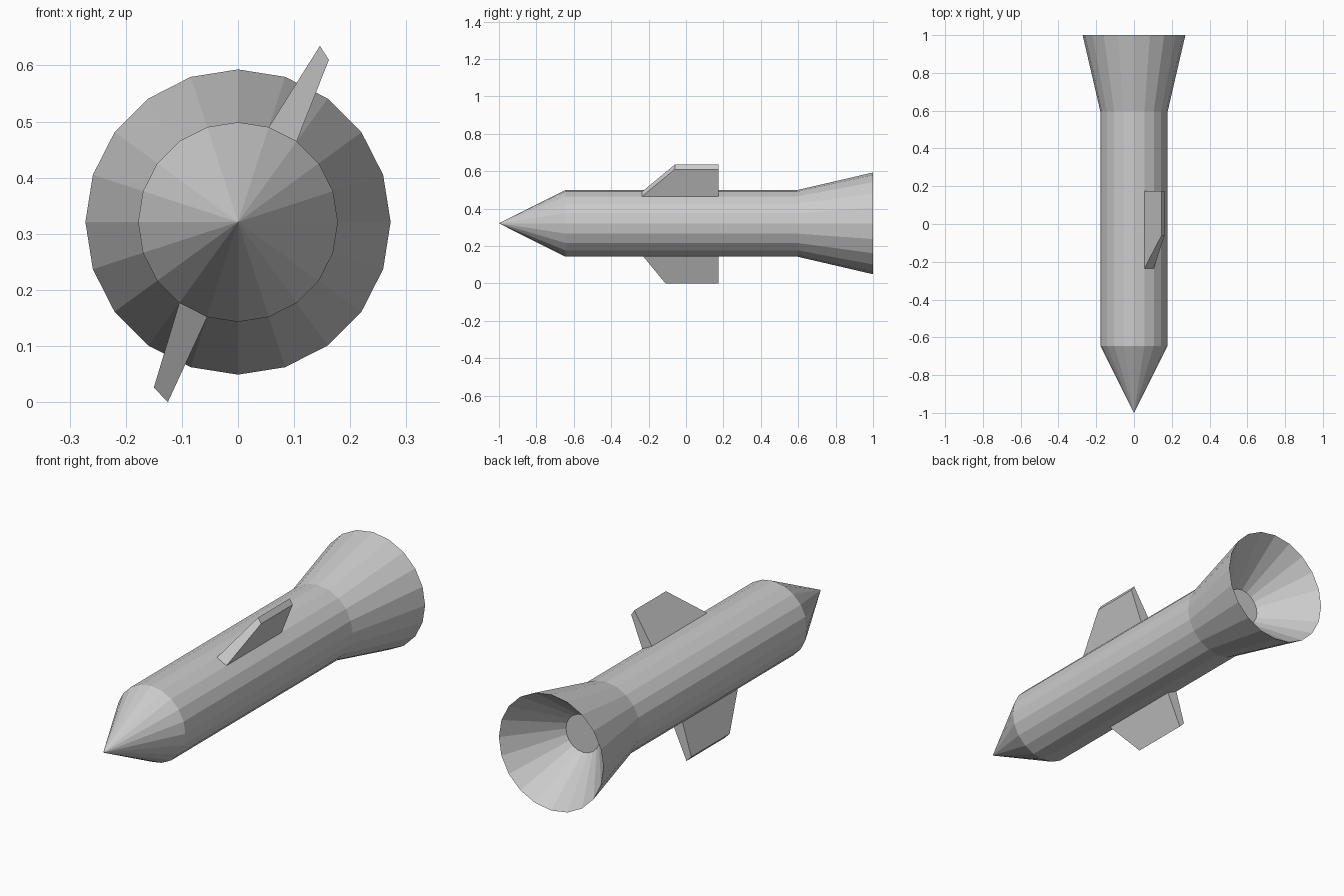
import bpy, bmesh
from math import sin, cos, pi

if "Cube" in bpy.data.objects:
    bpy.data.objects.remove(bpy.data.objects["Cube"])

SIDES = 20
CENTRE_Z = 0.321
BODY_R = 0.178


def finish(bm, name):
    bmesh.ops.recalc_face_normals(bm, faces=bm.faces)
    mesh = bpy.data.meshes.new(name)
    bm.to_mesh(mesh)
    bm.free()
    obj = bpy.data.objects.new(name, mesh)
    bpy.context.collection.objects.link(obj)
    return obj


def around(angle, r, y):
    return (r * sin(angle), y, CENTRE_Z + r * cos(angle))


# Hull: nose cone, tube, flared nozzle and its recessed inside, lathed along y
bm = bmesh.new()
profile = [(BODY_R, -0.645), (BODY_R, 0.595), (0.272, 1.0), (0.088, 0.765)]
rings = [[bm.verts.new(around(2 * pi * i / SIDES, r, y)) for i in range(SIDES)]
         for r, y in profile]
nose = bm.verts.new((0, -1, CENTRE_Z))
for i in range(SIDES):
    j = (i + 1) % SIDES
    bm.faces.new((nose, rings[0][i], rings[0][j]))
    for a, b in zip(rings, rings[1:]):
        bm.faces.new((a[i], b[i], b[j], a[j]))
bm.faces.new(rings[-1])
finish(bm, "rocket_hull")


# Fins: each grows from one side of the tube, tapering and swept at the front
def fin(name, first_side, tip_xz, tip_front):
    bm = bmesh.new()
    root_xz = [around(2 * pi * (first_side + k) / SIDES, BODY_R, 0)[::2]
               for k in (0, 1)]
    levels = []
    for pts, front in ((root_xz, -0.235), (tip_xz, tip_front)):
        (x0, z0), (x1, z1) = pts
        levels.append([bm.verts.new(c) for c in (
            (x0, front, z0), (x1, front, z1), (x1, 0.175, z1), (x0, 0.175, z0))])
    root, tip = levels
    for i in range(4):
        j = (i + 1) % 4
        bm.faces.new((root[i], root[j], tip[j], tip[i]))
    bm.faces.new(tip)
    bm.faces.new(root[::-1])
    finish(bm, name)


fin("upper_fin", 1, [(0.146, 0.635), (0.162, 0.61)], -0.06)
fin("lower_fin", 11, [(-0.125, 0.0), (-0.150, 0.026)], -0.11)
